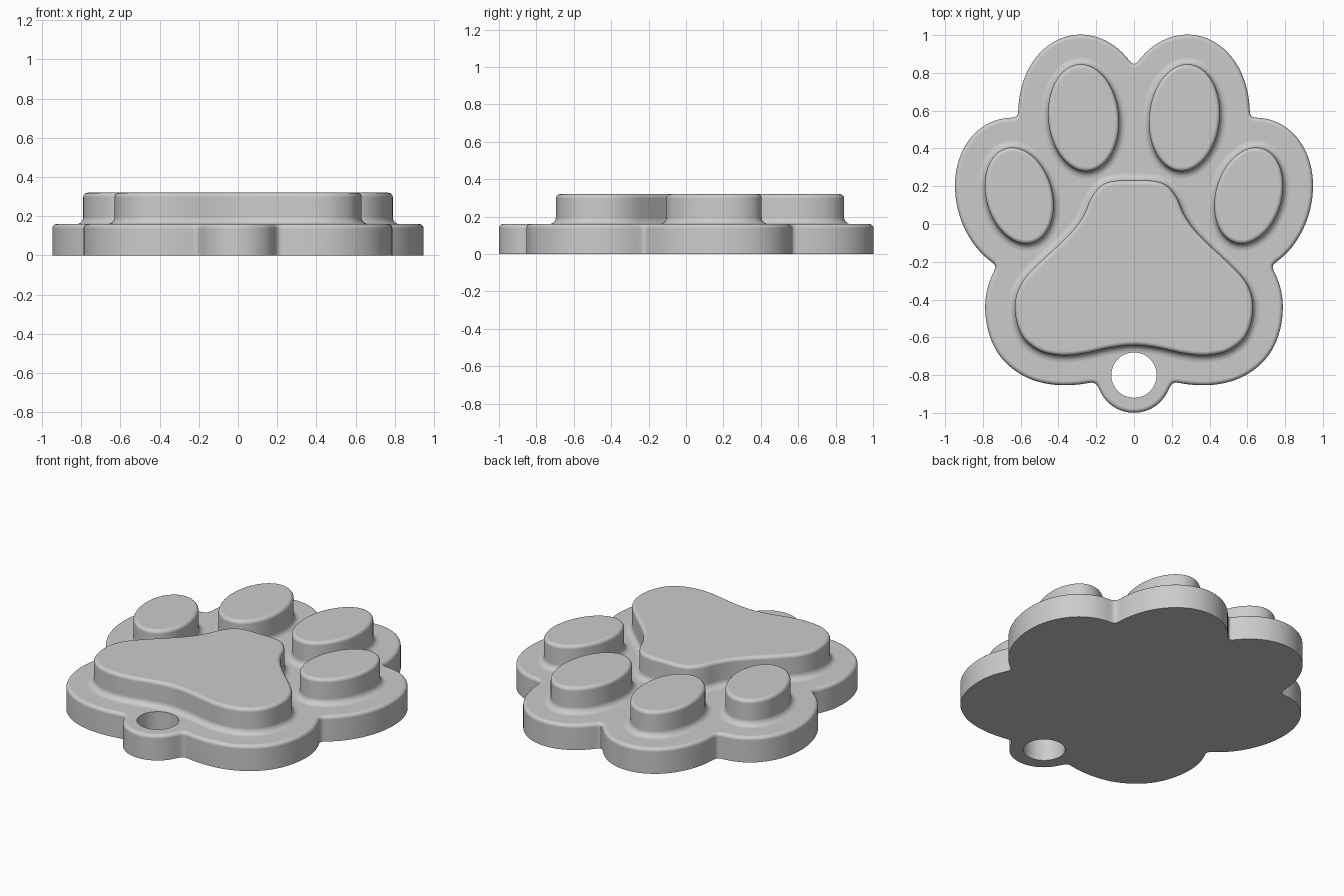
import bpy, bmesh, math
from mathutils import Vector

if "Cube" in bpy.data.objects:
    bpy.data.objects.remove(bpy.data.objects["Cube"])

PLATE, TOP, MARGIN = 0.16, 0.32, 0.158   # plate height, pad height, border width


def ellipse(cx, cy, a, b, tilt=0, n=96):
    t = math.radians(tilt)
    pts = []
    for i in range(n):
        u = 2 * math.pi * i / n
        x, y = a * math.cos(u), b * math.sin(u)
        pts.append(Vector((cx + x * math.cos(t) - y * math.sin(t),
                           cy + x * math.sin(t) + y * math.cos(t))))
    return pts


def spline(ctrl, steps=6):
    # closed Catmull-Rom curve through the control points
    out, n = [], len(ctrl)
    for i in range(n):
        p0, p1, p2, p3 = (Vector(ctrl[(i + k) % n]) for k in (-1, 0, 1, 2))
        for s in range(steps):
            t = s / steps
            out.append(0.5 * (2 * p1 + (p2 - p0) * t + (2 * p0 - 5 * p1 + 4 * p2 - p3) * t * t
                              + (3 * p1 - p0 - 3 * p2 + p3) * t ** 3))
    return out


def offset(pts, d):
    # move a counter-clockwise outline outwards by d
    n = len(pts)
    res = []
    for i in range(n):
        t = (pts[(i + 1) % n] - pts[i - 1]).normalized()
        res.append(pts[i] + Vector((t.y, -t.x)) * d)
    return res


def loft(name, outline, section):
    # stack offset copies of the outline: section = [(offset, z), ...]
    bm = bmesh.new()
    rings = [[bm.verts.new((p.x, p.y, z)) for p in offset(outline, d)] for d, z in section]
    n = len(outline)
    for r0, r1 in zip(rings, rings[1:]):
        for i in range(n):
            j = (i + 1) % n
            bm.faces.new((r0[i], r0[j], r1[j], r1[i]))
    bm.faces.new(rings[0][::-1])
    bm.faces.new(rings[-1])
    me = bpy.data.meshes.new(name)
    bm.to_mesh(me)
    bm.free()
    ob = bpy.data.objects.new(name, me)
    bpy.context.collection.objects.link(ob)
    return ob


def arc(cd, cz, r, a0, a1, n=5):
    return [(cd + r * math.cos(math.radians(a0 + (a1 - a0) * i / n)),
             cz + r * math.sin(math.radians(a0 + (a1 - a0) * i / n))) for i in range(n + 1)]


def finish(ob):
    bpy.ops.object.select_all(action='DESELECT')
    ob.select_set(True)
    bpy.context.view_layer.objects.active = ob
    bpy.ops.object.shade_smooth_by_angle(angle=math.radians(40))
    ob.modifiers.new("weighted", 'WEIGHTED_NORMAL').keep_sharp = True


# Outlines: main pad (right half mirrored) and four toes
half = [(0.1, 0.228), (0.17, 0.205), (0.225, 0.14), (0.265, 0.05), (0.32, -0.03),
        (0.4, -0.112), (0.5, -0.205), (0.58, -0.29), (0.62, -0.37), (0.63, -0.45),
        (0.615, -0.54), (0.575, -0.615), (0.5, -0.67), (0.42, -0.692), (0.34, -0.695),
        (0.25, -0.683), (0.12, -0.655)]
loop = [(0, 0.23)] + half + [(0, -0.642)] + [(-x, y) for x, y in half[::-1]]
pads = {"main_pad": spline(loop[::-1])}
for side, s in (("left", -1), ("right", 1)):
    pads[side + "_inner_toe"] = ellipse(s * 0.267, 0.562, 0.187, 0.284, -s * 5.4)
    pads[side + "_outer_toe"] = ellipse(s * 0.6075, 0.15, 0.175, 0.26, -s * 15.5)

# Raised pads: fillet at the foot, rounded upper edge
section = [(0.036, PLATE - 0.01)] + arc(0.036, PLATE + 0.036, 0.036, 270, 180) \
    + arc(-0.022, TOP - 0.022, 0.022, 0, 90)
for name, pts in pads.items():
    finish(loft(name, pts, section))

# Base plate outline: outer envelope of widened pads and the ring tab
shapes = [offset(p, MARGIN) for p in pads.values()] + [ellipse(0, -0.8, 0.2, 0.2)]
N = 480
radii = []
for k in range(N):
    d = Vector((math.cos(2 * math.pi * k / N), math.sin(2 * math.pi * k / N)))
    best = 0
    for sh in shapes:
        for i, q in enumerate(sh):
            p = sh[i - 1]
            c0, c1 = d.cross(p), d.cross(q)
            if c0 * c1 <= 0 and c0 != c1:
                best = max(best, d.dot(p.lerp(q, c0 / (c0 - c1))))
    radii.append(best)
for _ in range(4):   # soften the notches
    radii = [(radii[i - 1] + 2 * radii[i] + radii[(i + 1) % N]) / 4 for i in range(N)]
outline = [Vector((r * math.cos(2 * math.pi * k / N), r * math.sin(2 * math.pi * k / N)))
           for k, r in enumerate(radii)]
base = loft("base_plate", outline, [(0, 0)] + arc(-0.022, PLATE - 0.022, 0.022, 0, 90))

# Hole in the ring tab
cutter = loft("hole_cutter", ellipse(0, -0.8, 0.12, 0.12), [(0, -0.1), (0, 0.3)])
cutter.hide_render = True
mod = base.modifiers.new("hole", 'BOOLEAN')
mod.operation, mod.solver, mod.object = 'DIFFERENCE', 'EXACT', cutter
bpy.context.view_layer.objects.active = base
bpy.ops.object.modifier_apply(modifier="hole")
bpy.data.objects.remove(cutter)
finish(base)
